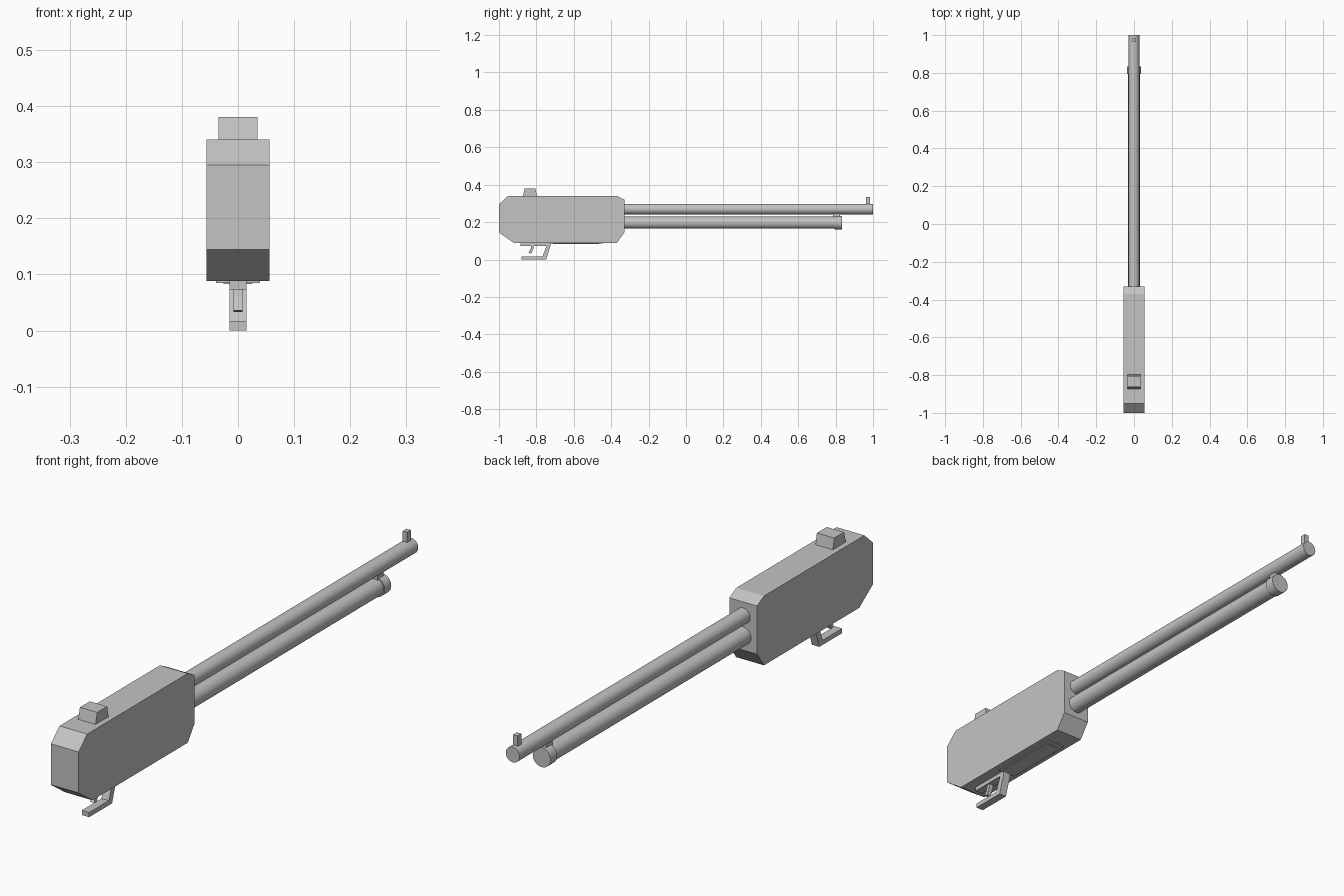
import bpy, bmesh, math
from mathutils import Matrix, Vector

if "Cube" in bpy.data.objects:
    bpy.data.objects.remove(bpy.data.objects["Cube"])

metal = bpy.data.materials.new("grey")
metal.diffuse_color = (0.55, 0.55, 0.55, 1)
metal.use_nodes = True
metal.node_tree.nodes["Principled BSDF"].inputs["Base Color"].default_value = metal.diffuse_color


def finish(name, bm):
    bmesh.ops.recalc_face_normals(bm, faces=bm.faces)
    mesh = bpy.data.meshes.new(name)
    bm.to_mesh(mesh)
    bm.free()
    mesh.materials.append(metal)
    ob = bpy.data.objects.new(name, mesh)
    bpy.context.collection.objects.link(ob)
    return ob


def prism(name, profile, half_width):
    """Side profile of (y, z) points extruded across x."""
    bm = bmesh.new()
    face = bm.faces.new([bm.verts.new((-half_width, y, z)) for y, z in profile])
    ext = bmesh.ops.extrude_face_region(bm, geom=[face])
    verts = [v for v in ext["geom"] if isinstance(v, bmesh.types.BMVert)]
    bmesh.ops.translate(bm, verts=verts, vec=(2 * half_width, 0, 0))
    return finish(name, bm)


def box(name, half_width, y0, y1, z0, z1):
    return prism(name, [(y0, z0), (y1, z0), (y1, z1), (y0, z1)], half_width)


def tube(name, radius, y0, y1, z):
    """Solid round bar along y, smooth on its side."""
    bm = bmesh.new()
    mat = Matrix.Translation(Vector((0, (y0 + y1) / 2, z))) @ Matrix.Rotation(math.pi / 2, 4, 'X')
    bmesh.ops.create_cone(bm, cap_ends=True, segments=32, radius1=radius,
                          radius2=radius, depth=y1 - y0, matrix=mat)
    for f in bm.faces:
        f.smooth = len(f.verts) == 4
    for e in bm.edges:
        e.smooth = all(len(f.verts) == 4 for f in e.link_faces)
    return finish(name, bm)


# main body with chamfered ends
prism("receiver", [(-1, 0.145), (-0.92, 0.088), (-0.37, 0.088), (-0.33, 0.144),
                   (-0.33, 0.32), (-0.37, 0.341), (-0.95, 0.341), (-1, 0.295)], 0.056)

# upper and lower tubes, end cap
tube("upper_barrel", 0.028, -0.34, 1.0, 0.27)
tube("lower_tube", 0.032, -0.34, 0.80, 0.197)
tube("tube_cap", 0.036, 0.795, 0.833, 0.197)
box("tube_link", 0.012, 0.787, 0.823, 0.215, 0.255)

# sights
box("front_sight", 0.009, 0.963, 0.984, 0.29, 0.335)
prism("rear_sight", [(-0.873, 0.338), (-0.797, 0.338), (-0.805, 0.381), (-0.862, 0.381)], 0.035)

# underside plate with raised inner panel
box("bottom_plate", 0.039, -0.73, -0.445, 0.085, 0.09)
box("bottom_panel", 0.026, -0.71, -0.465, 0.083, 0.09)

# trigger group
prism("trigger_guard", [(-0.885, 0.09), (-0.725, 0.09), (-0.725, 0.072), (-0.748, 0),
                        (-0.88, 0), (-0.88, 0.017), (-0.767, 0.017), (-0.746, 0.073),
                        (-0.885, 0.073)], 0.015)
prism("trigger", [(-0.826, 0.08), (-0.81, 0.08), (-0.815, 0.06), (-0.827, 0.033),
                  (-0.842, 0.036), (-0.83, 0.06)], 0.008)
